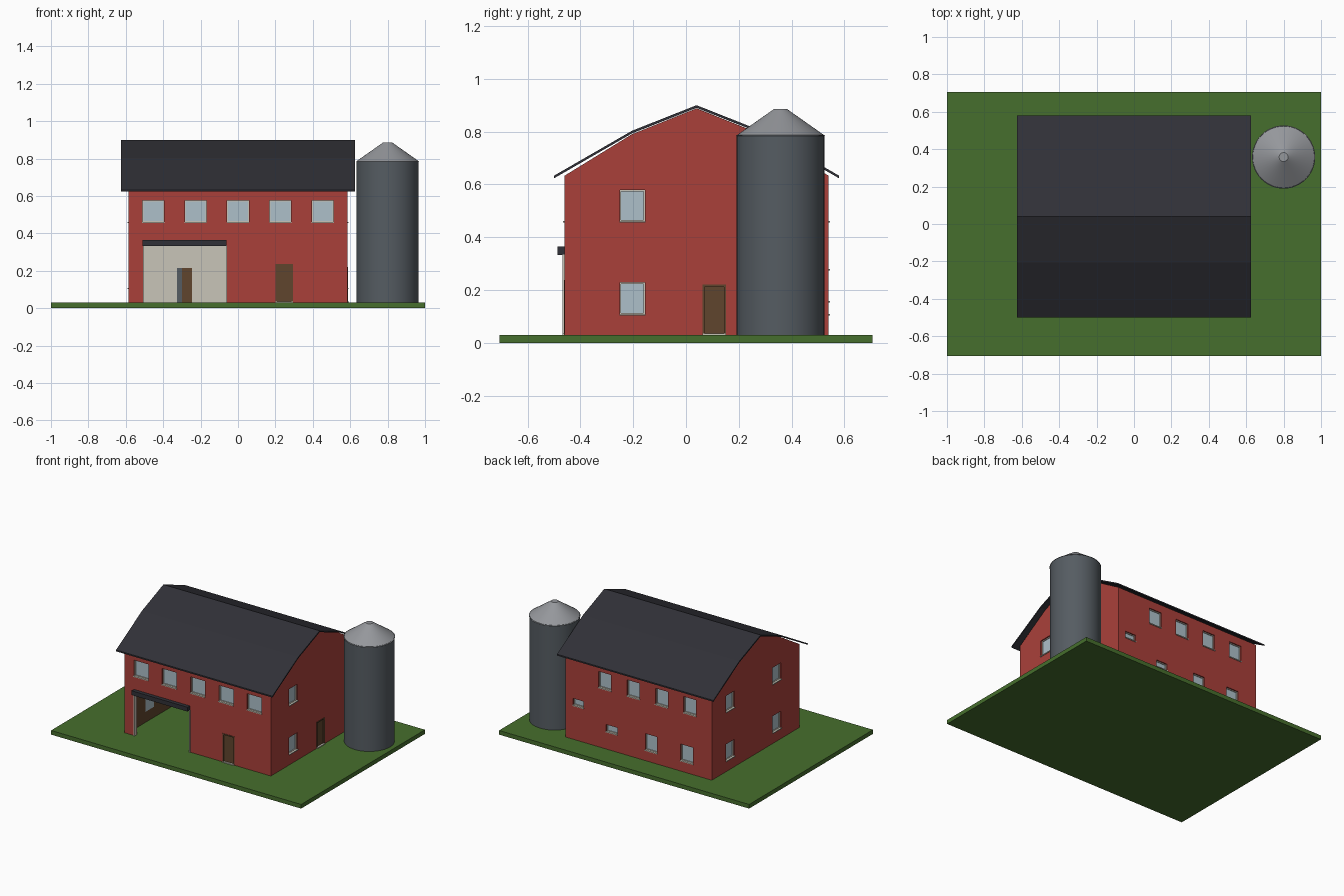
import bpy, bmesh, math

if "Cube" in bpy.data.objects:
    bpy.data.objects.remove(bpy.data.objects["Cube"])

def material(name, rgb):
    m = bpy.data.materials.new(name)
    m.diffuse_color = (*rgb, 1)
    m.use_nodes = True
    m.node_tree.nodes["Principled BSDF"].inputs["Base Color"].default_value = m.diffuse_color
    return m

RED = material("barn red", (.40, .051, .042))
ROOF = material("dark slate", (.030, .030, .038))
GREEN = material("grass green", (.061, .156, .026))
GLASS = material("pale glass", (.42, .53, .59))
BEIGE = material("light beige", (.578, .558, .479))
BROWN = material("door brown", (.117, .060, .027))
STEEL = material("silo steel", (.091, .107, .122))
CAP = material("silo cap grey", (.30, .31, .33))

X, YF, YB, G, MID = .585, -.46, .54, .03, .04   # wall planes, ground top, ridge y

def make(name, bm, *mats):
    bmesh.ops.recalc_face_normals(bm, faces=bm.faces)
    me = bpy.data.meshes.new(name)
    bm.to_mesh(me)
    bm.free()
    ob = bpy.data.objects.new(name, me)
    bpy.context.collection.objects.link(ob)
    for m in mats:
        me.materials.append(m)
    return ob

def boxes(name, mat, items):
    """One object from (x0, x1, y0, y1, z0, z1) boxes."""
    bm = bmesh.new()
    for x0, x1, y0, y1, z0, z1 in items:
        vs = bmesh.ops.create_cube(bm, size=1)["verts"]
        for v in vs:
            v.co = ((x0 + x1) / 2 + v.co.x * (x1 - x0),
                    (y0 + y1) / 2 + v.co.y * (y1 - y0),
                    (z0 + z1) / 2 + v.co.z * (z1 - z0))
    return make(name, bm, mat)

def prism(name, mat, pts, half):
    """Extrude a (y, z) profile along x."""
    bm = bmesh.new()
    f = bm.faces.new([bm.verts.new((-half, y, z)) for y, z in pts])
    ext = bmesh.ops.extrude_face_region(bm, geom=[f])["geom"]
    bmesh.ops.translate(bm, vec=(2 * half, 0, 0),
                        verts=[e for e in ext if isinstance(e, bmesh.types.BMVert)])
    return make(name, bm, mat)

def slab(side, u0, u1, z0, z1, d0, d1):
    """Box on a wall; d is the distance outward from the wall face."""
    if side == "front":
        return (u0, u1, YF - d1, YF - d0, z0, z1)
    if side == "back":
        return (u0, u1, YB + d0, YB + d1, z0, z1)
    if side == "right":
        return (X + d0, X + d1, u0, u1, z0, z1)
    return (-X - d1, -X - d0, u0, u1, z0, z1)

def cut(ob, cutter):
    cutter.hide_render = True
    mod = ob.modifiers.new("cut", "BOOLEAN")
    mod.operation, mod.solver, mod.object = "DIFFERENCE", "EXACT", cutter
    bpy.context.view_layer.objects.active = ob
    bpy.ops.object.modifier_apply(modifier=mod.name)
    bpy.data.objects.remove(cutter)

# ground
boxes("lawn", GREEN, [(-1, 1, -.707, .707, 0, G)])

# barn walls with gables
walls = prism("barn_walls", RED, [
    (YF, G), (YF, .633), (-.205, .79), (MID, .888), (.285, .79), (YB, .633), (YB, G)], X)

# windows: side, centre, width, bottom, top
windows = [("front", x, .115, .46, .575) for x in (-.453, -.227, 0, .227, .453)]
windows += [("back", x, .1, .46, .575) for x in (-.41, -.184, .043, .27)]
windows += [("back", -.385, .1, .107, .225), ("back", -.1, .095, .107, .225),
            ("back", .215, .09, .157, .207), ("back", .483, .085, .277, .325)]
for z0, z1 in ((.107, .228), (.46, .578)):
    windows += [("right", -.203, .095, z0, z1), ("left", -.203, .095, z0, z1),
                ("left", .33, .095, z0, z1)]
doors = [("front", .2475, .095, G, .237), ("right", .107, .09, G, .22)]

# open bay inside, then wall openings
ROOM = (-.565, -.03, -.435, .2, G - .01, .38)
cut(walls, boxes("bay_cutter", RED, [ROOM]))
cut(walls, boxes("opening_cutter", RED,
    [slab(s, c - w / 2, c + w / 2, z0, z1, -.022, .05) for s, c, w, z0, z1 in windows]
    + [slab(s, c - w / 2, c + w / 2, G - .02, z1, -.012, .05) for s, c, w, z0, z1 in doors]
    + [slab("front", -.505, -.062, G - .02, .335, -.05, .05)]))

# brown lining on inner faces of the bay
walls.data.materials.clear()
walls.data.materials.append(RED)
walls.data.materials.append(BROWN)
for p in walls.data.polygons:
    c = p.center
    inside = -.57 < c.x < -.02 and -.44 < c.y < .21 and c.z < .385
    p.material_index = 1 if inside else 0

# window panes, frames and sills
boxes("window_glass", GLASS, [slab(s, c - w / 2, c + w / 2, z0, z1, -.0215, -.015)
                              for s, c, w, z0, z1 in windows])
frames, sills = [], []
for s, c, w, z0, z1 in windows:
    a, b, t = c - w / 2, c + w / 2, .005
    for u0, u1, v0, v1 in ((a, a + t, z0, z1), (b - t, b, z0, z1),
                           (a + t, b - t, z0, z0 + t), (a + t, b - t, z1 - t, z1)):
        frames.append(slab(s, u0, u1, v0, v1, -.016, -.009))
    sills.append(slab(s, a - .002, b + .002, z0 - .004, z0 + .002, -.015, .006))
boxes("window_frames", BEIGE, frames)
boxes("window_sills", BEIGE, sills)

# outside doors and steps
boxes("doors", BROWN, [slab(s, c - w / 2, c + w / 2, G, z1, -.012, -.005)
                       for s, c, w, z0, z1 in doors])
boxes("door_frames", BROWN, [slab(s, u, u + .008, G, z1, -.006, .003)
      for s, c, w, z0, z1 in doors for u in (c - w / 2, c + w / 2 - .008)]
      + [slab(s, c - w / 2 + .008, c + w / 2 - .008, z1 - .008, z1, -.006, .003)
         for s, c, w, z0, z1 in doors])
boxes("door_steps", BEIGE, [slab(s, c - w / 2, c + w / 2, G, G + .006, -.005, .008)
                            for s, c, w, z0, z1 in doors])

# bay: back wall, inner door, jambs and canopy
boxes("bay_back_wall", BEIGE, [(-.565, -.03, .19, .2, G, .38)])
boxes("bay_inner_door", BROWN, [(-.30, -.245, .183, .19, G, .215)])
boxes("bay_door_slats", STEEL, [(-.325, -.30, .183, .19, G, .215)])
boxes("bay_jambs", BEIGE, [slab("front", u, u + .007, G, .335, -.02, .007)
                           for u in (-.509, -.065)])
boxes("bay_canopy", ROOF, [slab("front", -.51, -.062, .333, .364, -.005, .027)])

# gambrel roof sheet
top = [(-.50, .633), (-.205, .803), (MID, .90), (.285, .803), (.58, .633)]
prism("roof", ROOF, top + [(y, z - .01) for y, z in reversed(top)], .625)

# silo body and cap
def turned(name, mat, r0, r1, z0, z1):
    bm = bmesh.new()
    bmesh.ops.create_cone(bm, cap_ends=True, segments=48, radius1=r0, radius2=r1, depth=z1 - z0)
    bmesh.ops.translate(bm, vec=(.80, .358, (z0 + z1) / 2), verts=bm.verts)
    ob = make(name, bm, mat)
    bpy.ops.object.select_all(action="DESELECT")
    ob.select_set(True)
    bpy.context.view_layer.objects.active = ob
    bpy.ops.object.shade_smooth_by_angle(angle=math.radians(30))

turned("silo_body", STEEL, .166, .166, G, .787)
turned("silo_cap", CAP, .169, .024, .784, .886)
